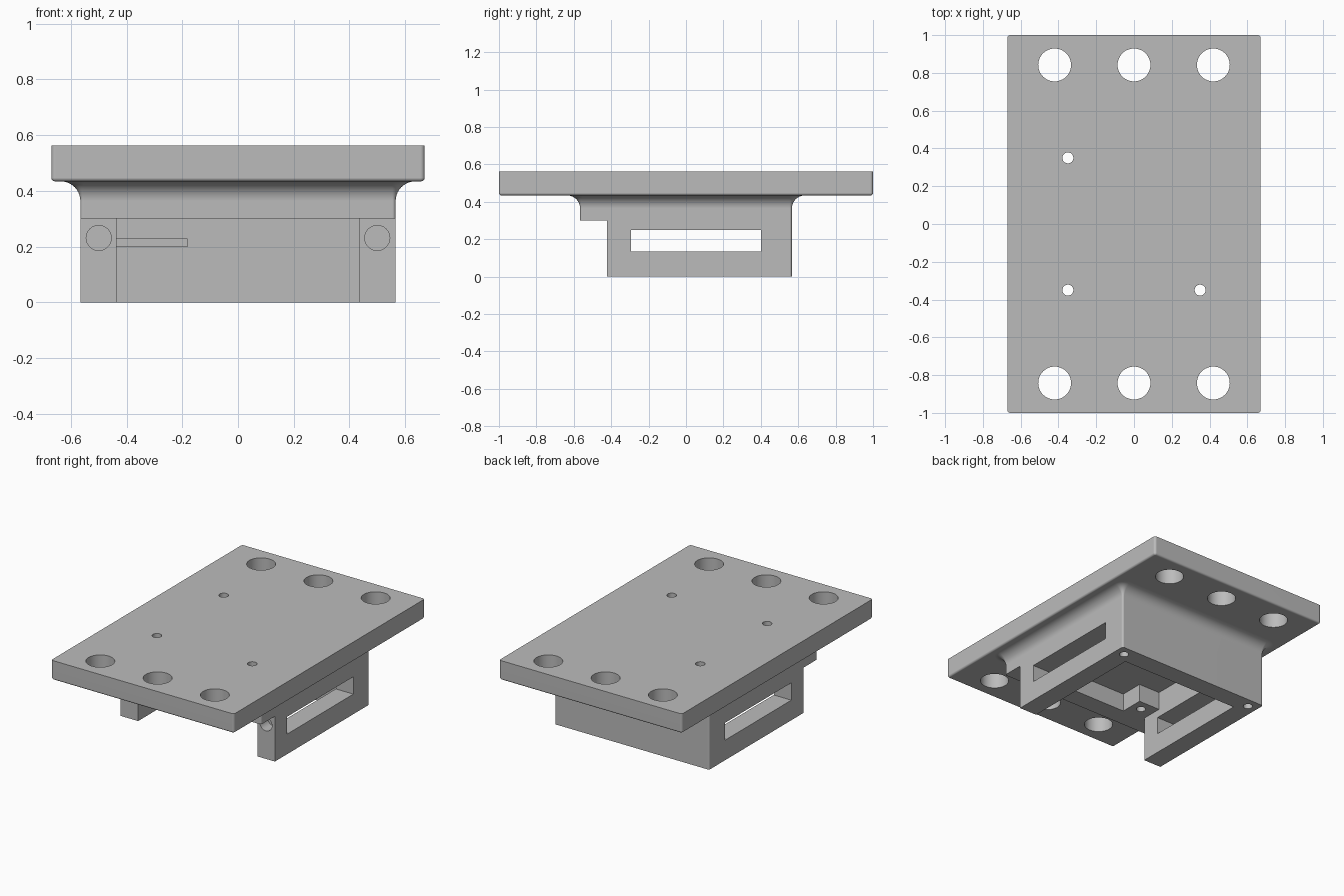
import bpy, bmesh, math

if "Cube" in bpy.data.objects:
    bpy.data.objects.remove(bpy.data.objects["Cube"])

grey = bpy.data.materials.new("mid_grey")
grey.diffuse_color = (0.5, 0.5, 0.5, 1)
grey.use_nodes = True
grey.node_tree.nodes["Principled BSDF"].inputs["Base Color"].default_value = grey.diffuse_color


def make(name, bm):
    bmesh.ops.recalc_face_normals(bm, faces=bm.faces)
    mesh = bpy.data.meshes.new(name)
    bm.to_mesh(mesh)
    bm.free()
    mesh.materials.append(grey)
    ob = bpy.data.objects.new(name, mesh)
    bpy.context.collection.objects.link(ob)
    return ob


def loft(name, rings):
    """Join closed rings of 3D points and cap both ends."""
    bm = bmesh.new()
    loops = [[bm.verts.new(p) for p in ring] for ring in rings]
    n = len(loops[0])
    for a, b in zip(loops, loops[1:]):
        for i in range(n):
            j = (i + 1) % n
            bm.faces.new((a[i], a[j], b[j], b[i]))
    bm.faces.new(loops[0][::-1])
    bm.faces.new(loops[-1])
    return make(name, bm)


def round_rect(hx, hy, r, z, steps=6):
    pts = []
    for k, (sx, sy) in enumerate([(1, 1), (-1, 1), (-1, -1), (1, -1)]):
        for i in range(steps + 1):
            a = math.pi / 2 * (k + i / steps)
            pts.append((sx * (hx - r) + r * math.cos(a), sy * (hy - r) + r * math.sin(a), z))
    return pts


def prism(name, outline, z0, z1):
    return loft(name, [[(x, y, z) for x, y in outline] for z in (z0, z1)])


def box(name, x0, x1, y0, y1, z0, z1):
    return prism(name, [(x0, y0), (x1, y0), (x1, y1), (x0, y1)], z0, z1)


def circle(cx, cy, r, n=40):
    return [(cx + r * math.cos(2 * math.pi * i / n), cy + r * math.sin(2 * math.pi * i / n))
            for i in range(n)]


def combine(target, tool, op="DIFFERENCE"):
    mod = target.modifiers.new("bool", "BOOLEAN")
    mod.operation, mod.solver, mod.object = op, "EXACT", tool
    bpy.context.view_layer.objects.active = target
    bpy.ops.object.modifier_apply(modifier=mod.name)
    bpy.data.objects.remove(tool, do_unlink=True)


# Top plate with a softened lower edge
TOP, UNDER, E = 0.563, 0.434, 0.013
rings = []
for i in range(5):
    a = math.pi / 2 * i / 4
    inset = E * (1 - math.sin(a))
    rings.append(round_rect(0.67 - inset, 1 - inset, E + 0.002 - inset, UNDER + E * (1 - math.cos(a))))
rings.append(round_rect(0.67, 1, E + 0.002, TOP))
bracket = loft("mounting_bracket", rings)

# Housing block flaring into the plate with a concave fillet
H, R = 0.566, 0.07
rings = [round_rect(H, H, 0.012, 0)]
for i in range(11):
    a = math.pi / 2 * i / 10
    off = R * (1 - math.cos(a))
    rings.append(round_rect(H + off, H + off, 0.012 + off, UNDER - R + R * math.sin(a)))
rings.append(round_rect(H + R, H + R, 0.012 + R, UNDER + 0.03))
combine(bracket, loft("housing", rings), "UNION")

# Front step, open cavity, side slots and back wall notch
C, P = 0.437, 0.28
combine(bracket, box("front_step", -1, 1, -1.2, -0.422, -0.1, 0.30))
combine(bracket, box("cavity", -C, C, -0.8, C, -0.1, 0.30))
combine(bracket, box("side_slots", -1, 1, -0.295, 0.40, 0.133, 0.248))
combine(bracket, box("back_notch", -C, -0.182, 0.38, 0.49, 0.20, 0.228))

# Ceiling pocket leaving three corner posts
pocket = [(-P, -C), (P, -C), (P, -P), (C, -P), (C, C), (-P, C), (-P, P), (-C, P), (-C, -P), (-P, -P)]
combine(bracket, prism("pocket", pocket, 0.26, 0.42))

# Large plate holes
for x in (-0.42, 0, 0.42):
    for y in (-0.842, 0.842):
        combine(bracket, prism("plate_hole", circle(x, y, 0.087, 48), 0.3, 0.7))

# Small screw holes through the posts
for x, y in ((-0.35, 0.35), (-0.35, -0.35), (0.35, -0.35)):
    combine(bracket, prism("screw_hole", circle(x, y, 0.029, 32), 0.27, 0.7))

# Blind holes: rear corners from below, wall ends from the front
for x in (-0.5, 0.5):
    combine(bracket, prism("corner_hole", circle(x, 0.5, 0.029, 32), -0.1, 0.18))
    ring = circle(x, 0.231, 0.045)
    combine(bracket, loft("wall_end_hole", [[(px, y, pz) for px, pz in ring] for y in (-0.5, -0.34)]))

# Smooth shading on the rounded areas only
bpy.ops.object.select_all(action="DESELECT")
bracket.select_set(True)
bpy.context.view_layer.objects.active = bracket
bpy.ops.object.shade_smooth_by_angle(angle=math.radians(30))
weighted = bracket.modifiers.new("flat_normals", "WEIGHTED_NORMAL")
weighted.keep_sharp = True
